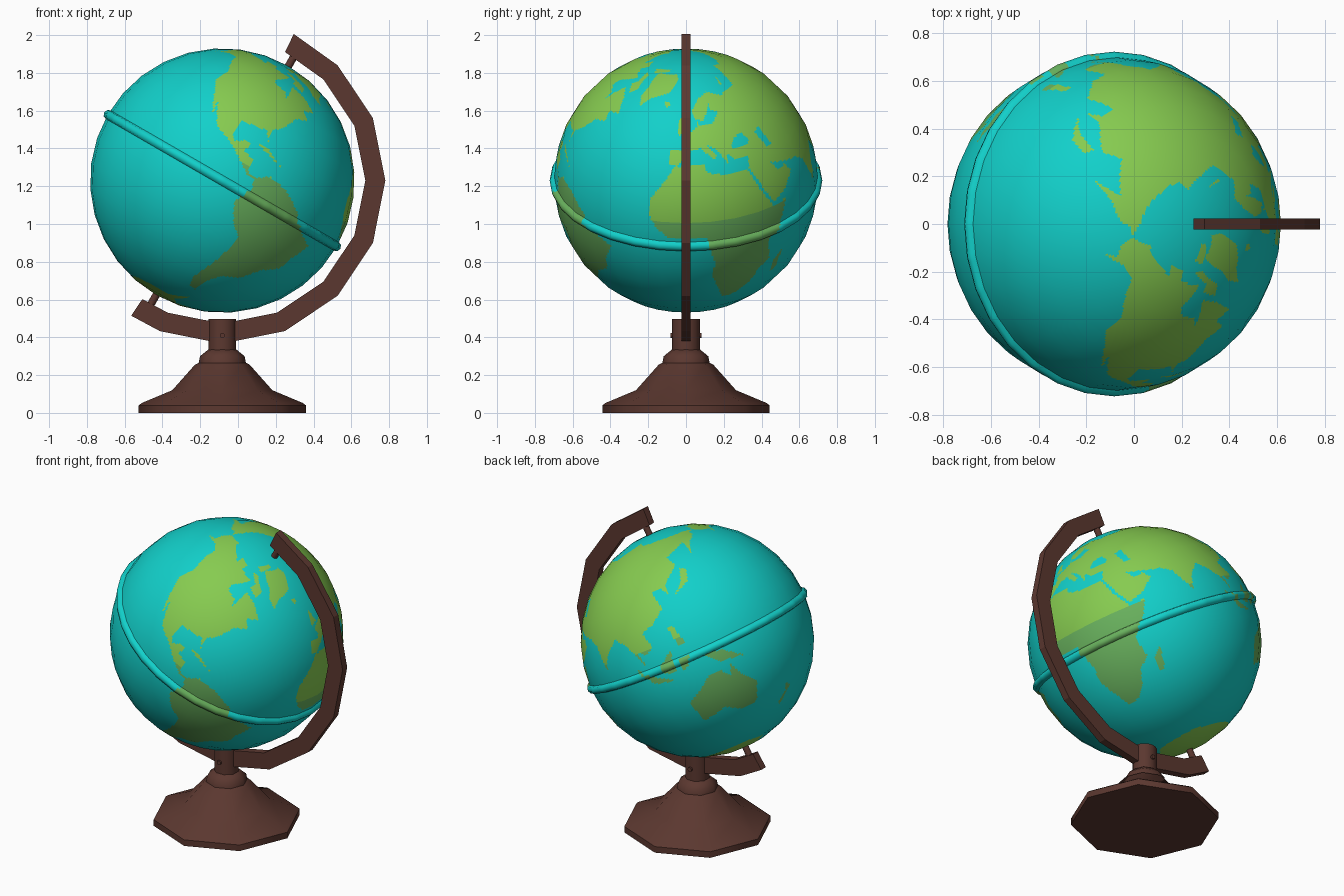
import bpy, bmesh, math
from mathutils import Vector, Matrix

if "Cube" in bpy.data.objects:
    bpy.data.objects.remove(bpy.data.objects["Cube"])

CX, CZ, R, TILT = -0.083, 1.23, 0.70, math.radians(30)


def material(name, rgb):
    m = bpy.data.materials.new(name)
    m.diffuse_color = (*rgb, 1)
    m.use_nodes = True
    m.node_tree.nodes["Principled BSDF"].inputs["Base Color"].default_value = m.diffuse_color
    return m


ocean = material("ocean_turquoise", (0.006, 0.63, 0.59))
north_green = material("land_green", (0.24, 0.60, 0.08))
south_green = material("tropical_land_green", (0.14, 0.44, 0.11))
wood = material("brown_wood", (0.105, 0.039, 0.029))


def finish(name, bm, mats, angle=None):
    bmesh.ops.recalc_face_normals(bm, faces=bm.faces)
    me = bpy.data.meshes.new(name)
    bm.to_mesh(me)
    bm.free()
    ob = bpy.data.objects.new(name, me)
    bpy.context.collection.objects.link(ob)
    for m in mats:
        me.materials.append(m)
    if angle:
        bpy.ops.object.select_all(action='DESELECT')
        ob.select_set(True)
        bpy.context.view_layer.objects.active = ob
        bpy.ops.object.shade_smooth_by_angle(angle=math.radians(angle))
    return ob


def lathe(bm, profile, n, close=False):
    """Spin (radius, height) points round z."""
    rings = [[bm.verts.new((r * math.cos(2 * math.pi * i / n), r * math.sin(2 * math.pi * i / n), z))
              for i in range(n)] for r, z in profile]
    for a, b in zip(rings, rings[1:]):
        for i in range(n):
            bm.faces.new((a[i], a[(i + 1) % n], b[(i + 1) % n], b[i]))
    if close:
        bm.faces.new(rings[0])
        bm.faces.new(rings[-1])


# Simplified coastlines: longitude, latitude pairs
def coast(*n):
    pts = list(zip(n[::2], n[1::2]))
    return pts, min(n[::2]), max(n[::2]), min(n[1::2]), max(n[1::2])


north_america = coast(
    -168, 66, -157, 71, -128, 70, -95, 69, -82, 68, -94, 60, -92, 57, -82, 55, -80, 51, -77, 62,
    -65, 59, -56, 52, -66, 50, -61, 46, -70, 43, -76, 35, -81, 31, -80, 25, -83, 30, -97, 28,
    -97, 20, -94, 18, -90, 21, -87, 21, -88, 16, -83, 15, -82, 9, -77, 8, -81, 7, -94, 16,
    -105, 20, -113, 31, -110, 23, -118, 34, -124, 40, -124, 48, -139, 60, -150, 60, -163, 55, -157, 59, -165, 62)
south_america = coast(
    -78, 8, -72, 12, -62, 10, -51, 4, -50, 0, -35, -6, -39, -14, -40, -21, -48, -26, -54, -35, -62, -39,
    -67, -46, -66, -55, -72, -54, -75, -48, -71, -30, -70, -18, -76, -14, -81, -5, -77, 3)
africa = coast(
    -6, 36, 10, 37, 11, 33, 20, 31, 33, 31, 37, 21, 43, 11, 51, 12, 47, 4, 39, -5, 41, -15, 35, -20,
    32, -28, 27, -33, 19, -34, 12, -17, 13, -10, 9, 4, -8, 4, -13, 8, -17, 14, -17, 21, -10, 30)
europe = coast(
    -9, 37, -5, 36, 3, 43, 9, 44, 16, 38, 18, 40, 13, 45, 19, 42, 23, 36, 24, 40, 27, 37, 45, 36,
    45, 67, 33, 67, 41, 67, 28, 71, 14, 68, 5, 62, 7, 58, 13, 56, 18, 60, 24, 66, 22, 61, 29, 60,
    21, 55, 10, 54, 9, 57, 8, 54, -4, 48, -1, 46, -2, 43, -9, 43)
asia = coast(
    34, 31, 39, 21, 43, 13, 52, 16, 59, 22, 56, 26, 51, 25, 48, 30, 57, 27, 66, 25, 72, 21, 77, 8, 80, 15,
    88, 22, 94, 17, 98, 12, 103, 2, 100, 12, 105, 9, 109, 12, 106, 20, 113, 22, 121, 28, 118, 38, 124, 39,
    127, 34, 128, 40, 140, 48, 137, 55, 160, 61, 156, 51, 164, 58, 180, 63, 180, 69, 140, 73, 113, 74,
    104, 78, 80, 73, 68, 68, 44, 67, 44, 37, 36, 37)
australia = coast(
    114, -22, 122, -18, 130, -12, 136, -12, 140, -17, 142, -11, 146, -19, 153, -26, 150, -37,
    140, -38, 131, -32, 116, -35)
antarctica = coast(
    -180, -90, -180, -78, -125, -73, -75, -72, -60, -63, -62, -74, -40, -78, 0, -70, 55, -66,
    140, -67, 165, -71, 165, -78, 180, -78, 180, -90)
greenland = coast(-73, 78, -33, 83, -18, 80, -22, 71, -40, 65, -44, 60, -51, 64, -54, 70)
islands = [
    coast(-88, 73, -78, 73, -62, 66, -66, 62, -77, 65, -74, 68),
    coast(-92, 77, -78, 76, -62, 82, -75, 83),
    coast(-122, 73, -104, 73, -103, 69, -116, 69),
    coast(-180, 69, -170, 66, -180, 65),
    coast(-5, 50, 1, 52, -4, 58, -6, 56),
    coast(-24, 66, -14, 65, -19, 63),
    coast(49, -12, 47, -25, 44, -24, 44, -17),
    coast(131, 32, 141, 36, 145, 43, 141, 45, 137, 37),
    coast(95, 5, 106, -4, 114, -8, 103, -6),
    coast(109, 1, 117, 7, 116, -4, 110, -3),
    coast(119, -5, 120, 1, 125, 1, 122, -4),
    coast(120, 18, 123, 18, 126, 7, 122, 8),
    coast(131, -1, 141, -3, 150, -10, 138, -8),
    coast(173, -35, 178, -38, 169, -47, 167, -45, 174, -40),
    coast(-84, 22, -69, 18, -80, 23),
    coast(52, 71, 57, 71, 68, 77)]
lands = [north_america, south_america, africa, europe, asia, australia, antarctica, greenland] + islands
seas = [coast(28, 43, 31, 46, 38, 47, 41, 42, 29, 41), coast(47, 45, 52, 46, 54, 37, 50, 37)]


def inside(lon, lat, shape):
    pts, x0, x1, y0, y1 = shape
    if not (x0 <= lon <= x1 and y0 <= lat <= y1):
        return False
    odd = False
    for (ax, ay), (bx, by) in zip(pts, pts[1:] + pts[:1]):
        if (ay > lat) != (by > lat) and lon < ax + (lat - ay) * (bx - ax) / (by - ay):
            odd = not odd
    return odd


def paint(bm):
    for f in bm.faces:
        c = f.calc_center_median()
        lon = math.degrees(math.atan2(c.y, c.x))
        lat = math.degrees(math.atan2(c.z, math.hypot(c.x, c.y)))
        if any(inside(lon, lat, s) for s in lands) and not any(inside(lon, lat, s) for s in seas):
            f.material_index = 2 if -60 < lat < 11.25 else 1


def tilt(ob):
    ob.location = (CX, 0, CZ)
    ob.rotation_euler = (0, TILT, 0)


# Globe ball: 32 x 16 facets, finely divided so coastlines can be cut in
bm = bmesh.new()
bmesh.ops.create_uvsphere(bm, u_segments=32, v_segments=16, radius=R)
bmesh.ops.subdivide_edges(bm, edges=bm.edges[:], cuts=11, use_grid_fill=True)
paint(bm)
ball = finish("globe_ball", bm, [ocean, north_green, south_green])
for p in ball.data.polygons:
    p.use_smooth = True
ball.data.normals_split_custom_set_from_vertices([v.co.normalized() for v in ball.data.vertices])
tilt(ball)

# Raised equator ring
bm = bmesh.new()
lathe(bm, [(0.69, -0.028), (0.714, -0.02), (0.722, 0), (0.714, 0.02), (0.69, 0.028)], 32)
long_edges = [e for e in bm.edges if abs(e.verts[0].co.z - e.verts[1].co.z) < 1e-5]
bmesh.ops.subdivide_edges(bm, edges=long_edges, cuts=7)
paint(bm)
tilt(finish("equator_ring", bm, [ocean, north_green, south_green], 50))

# Support arc: rectangular bar round the ball
bm = bmesh.new()
sections = []
for deg in [64] + [45 - 22.5 * i for i in range(8)] + [-124]:
    a = math.radians(deg)
    sections.append([bm.verts.new((CX + r * math.cos(a), y, CZ + r * math.sin(a)))
                     for r, y in ((0.757, -0.024), (0.863, -0.024), (0.863, 0.024), (0.757, 0.024))])
for a, b in zip(sections, sections[1:]):
    for i in range(4):
        bm.faces.new((a[i], a[(i + 1) % 4], b[(i + 1) % 4], b[i]))
bm.faces.new(sections[0])
bm.faces.new(sections[-1])
finish("support_arc", bm, [wood])

# Axis pins at both poles
for name, s in (("north_pin", 1), ("south_pin", -1)):
    bm = bmesh.new()
    bmesh.ops.create_cone(bm, cap_ends=True, segments=12, radius1=0.02, radius2=0.02, depth=0.11,
                          matrix=Matrix.Translation((0, 0, s * 0.735)))
    tilt(finish(name, bm, [wood], 40))

# Octagonal foot
bm = bmesh.new()
lathe(bm, [(0.443, 0), (0.443, 0.04), (0.425, 0.053), (0.265, 0.12), (0.145, 0.255), (0.125, 0.265),
           (0.118, 0.30), (0.075, 0.335)], 8, True)
finish("foot", bm, [wood], 50).location.x = CX

# Post and cross screw
bm = bmesh.new()
lathe(bm, [(0.073, 0.32), (0.073, 0.497)], 16, True)
finish("post", bm, [wood], 40).location.x = CX
bm = bmesh.new()
bmesh.ops.create_cone(bm, cap_ends=True, segments=10, radius1=0.014, radius2=0.014, depth=0.165,
                      matrix=Matrix.Translation((CX, 0, 0.41)) @ Matrix.Rotation(math.pi / 2, 4, 'X'))
finish("cross_screw", bm, [wood], 40)
